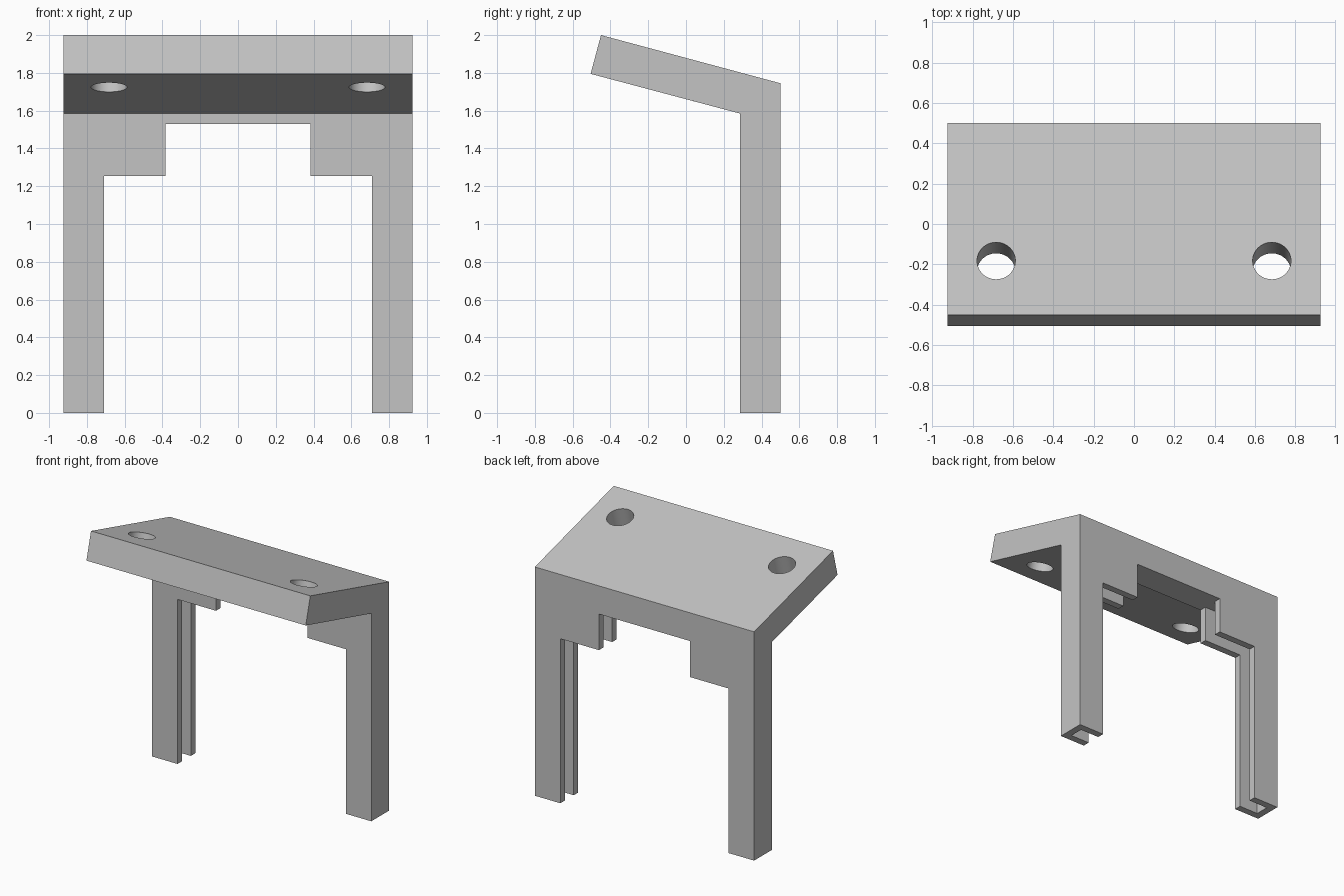
import bpy
import bmesh
from math import atan2, pi
from mathutils import Matrix, Vector

cube = bpy.data.objects.get("Cube")
if cube:
    bpy.data.objects.remove(cube, do_unlink=True)

grey = bpy.data.materials.new("light_grey")
grey.use_nodes = True
colour = (0.55, 0.55, 0.55, 1)
grey.diffuse_color = colour
grey.node_tree.nodes["Principled BSDF"].inputs["Base Color"].default_value = colour


def make_object(name, bm):
    bmesh.ops.recalc_face_normals(bm, faces=bm.faces)
    mesh = bpy.data.meshes.new(name)
    bm.to_mesh(mesh)
    bm.free()
    mesh.materials.append(grey)
    obj = bpy.data.objects.new(name, mesh)
    bpy.context.collection.objects.link(obj)
    return obj


def prism(name, outline, start, depth):
    """Extrude a closed outline of 3D points along a vector."""
    bm = bmesh.new()
    face = bm.faces.new([bm.verts.new(Vector(p) + start) for p in outline])
    new = bmesh.ops.extrude_face_region(bm, geom=[face])["geom"]
    bmesh.ops.translate(bm, vec=depth,
                        verts=[v for v in new if isinstance(v, bmesh.types.BMVert)])
    return make_object(name, bm)


def cut(target, cutter):
    cutter.hide_render = True
    mod = target.modifiers.new("cut", 'BOOLEAN')
    mod.operation = 'DIFFERENCE'
    mod.solver = 'EXACT'
    mod.object = cutter
    bpy.context.view_layer.objects.active = target
    bpy.ops.object.modifier_apply(modifier=mod.name)
    bpy.data.objects.remove(cutter, do_unlink=True)


# Upright back and tilted top plate in one side profile
half = 0.925
side = [(-0.505, 1.795), (-0.45, 2.0), (0.5, 1.745),
        (0.5, 0), (0.285, 0), (0.285, 1.585)]
bracket = prism("bracket", [(0, y, z) for y, z in side],
                Vector((-half, 0, 0)), Vector((2 * half, 0, 0)))

# Stepped opening between the legs
steps = [(0.71, -0.1), (0.71, 1.255), (0.385, 1.255), (0.385, 1.53)]
steps += [(-x, z) for x, z in reversed(steps)]
cut(bracket, prism("opening_cutter", [(x, 0, z) for x, z in steps],
                   Vector((0, 0.2, 0)), Vector((0, 0.4, 0))))

# Panel groove running inside both legs and corner tabs
groove = [(0.871, -0.1), (0.871, 1.53), (-0.871, 1.53), (-0.871, -0.1)]
cut(bracket, prism("groove_cutter", [(x, 0, z) for x, z in groove],
                   Vector((0, 0.339, 0)), Vector((0, 0.107, 0))))

# Screw holes square to the tilted plate
tilt = atan2(-0.055, 0.205)
for x in (-0.683, 0.683):
    bm = bmesh.new()
    place = Matrix.Translation((x, -0.21, 1.825)) @ Matrix.Rotation(-tilt - pi / 6, 4, 'X')
    bmesh.ops.create_cone(bm, cap_ends=True, segments=64,
                          radius1=0.095, radius2=0.095, depth=0.5,
                          matrix=Matrix.Translation((x, -0.21, 1.825))
                          @ Matrix.Rotation(tilt, 4, 'X'))
    cut(bracket, make_object("hole_cutter", bm))

bpy.ops.object.select_all(action='DESELECT')
bracket.select_set(True)
bpy.context.view_layer.objects.active = bracket
bpy.ops.object.shade_smooth_by_angle(angle=pi / 6)
